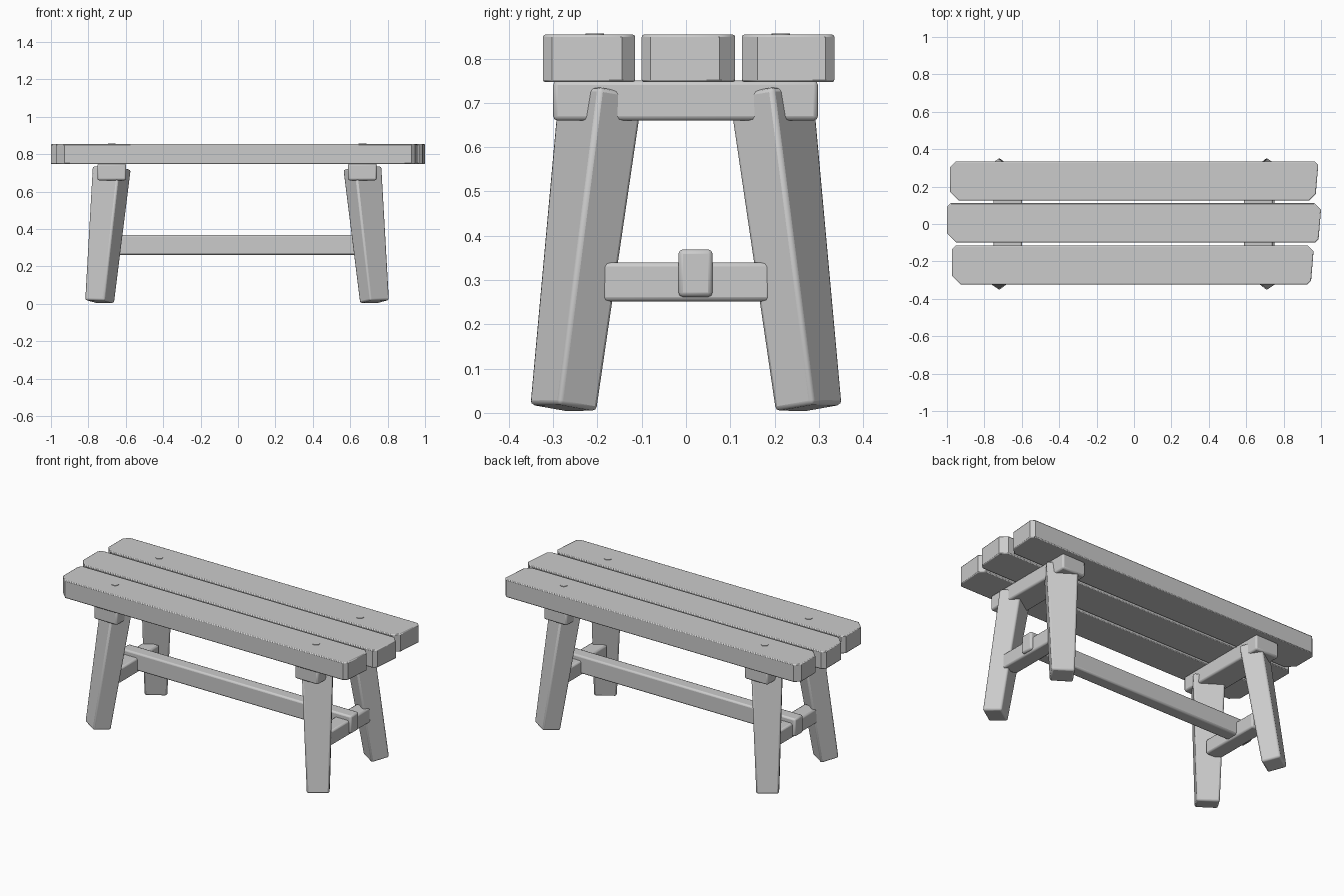
import bpy, bmesh, math
from mathutils import Vector

if "Cube" in bpy.data.objects:
    bpy.data.objects.remove(bpy.data.objects["Cube"])

wood = bpy.data.materials.new("grey_wood")
wood.use_nodes = True
GREY = (0.6, 0.6, 0.6, 1)
wood.diffuse_color = GREY
wood.node_tree.nodes["Principled BSDF"].inputs["Base Color"].default_value = GREY


def loft(name, bottom, top, bevel):
    """Solid between two matching outlines, with softened edges."""
    bm = bmesh.new()
    low = [bm.verts.new(p) for p in bottom]
    high = [bm.verts.new(p) for p in top]
    bm.faces.new(low[::-1])
    bm.faces.new(high)
    n = len(low)
    for i in range(n):
        j = (i + 1) % n
        bm.faces.new((low[i], low[j], high[j], high[i]))
    bmesh.ops.recalc_face_normals(bm, faces=bm.faces)
    mesh = bpy.data.meshes.new(name)
    bm.to_mesh(mesh)
    bm.free()
    mesh.materials.append(wood)
    obj = bpy.data.objects.new(name, mesh)
    bpy.context.collection.objects.link(obj)
    if bevel:
        mod = obj.modifiers.new("soft_edges", "BEVEL")
        mod.width = bevel
        mod.segments = 2
        mod.limit_method = "ANGLE"
        mod.angle_limit = math.radians(50)
    bpy.ops.object.select_all(action="DESELECT")
    obj.select_set(True)
    bpy.context.view_layer.objects.active = obj
    bpy.ops.object.shade_smooth_by_angle(angle=math.radians(30))
    return obj


def prism(name, outline, z0, z1, bevel):
    return loft(name, [(x, y, z0) for x, y in outline],
                [(x, y, z1) for x, y in outline], bevel)


def box(name, x0, x1, y0, y1, z0, z1, bevel=0.01):
    return prism(name, [(x0, y0), (x1, y0), (x1, y1), (x0, y1)], z0, z1, bevel)


def plank(name, x0, x1, y0, y1, cuts):
    """Seat board with a trimmed corner at each end; right end slightly skewed."""
    a, b, c, d = cuts
    s = 0.013
    outline = [(x0 + a, y0), (x1 - s - b, y0), (x1 - s, y0 + b), (x1, y1 - c),
               (x1 - c, y1), (x0 + d, y1), (x0, y1 - d), (x0, y0 + a)]
    prism(name, outline, 0.747, 0.854, 0.005)


# Seat boards
plank("seat_board_front", -0.973, 0.96, -0.323, -0.115, (0.045, 0.02, 0.03, 0.02))
plank("seat_board_middle", -1, 1, -0.1, 0.111, (0.05, 0.02, 0.035, 0.02))
plank("seat_board_back", -0.983, 0.985, 0.126, 0.335, (0.045, 0.035, 0.02, 0.03))


def leg(name, sx, sy):
    """Tapered leg, splayed and turned so its wide face points outward."""
    foot = Vector((0.735, -0.277, 0.011))
    head = Vector((0.67, -0.192, 0.726))
    axis = (head - foot).normalized()
    wide = Vector((0.83, 0.55, 0))
    wide = (wide - axis * wide.dot(axis)).normalized()
    deep = axis.cross(wide)

    def ring(c, w, d):
        pts = [c + wide * w * i + deep * d * j
               for i, j in ((-1, -1), (1, -1), (1, 1), (-1, 1))]
        return [(p.x * sx - 0.005, -p.y * sy, p.z) for p in pts]

    loft(name, ring(foot, 0.062, 0.053), ring(head, 0.086, 0.061), 0.01)


# Legs, crosswise rails and pegs, repeated at both ends
for end, sx in (("left", 1), ("right", -1)):
    for side, sy in (("front", -1), ("back", 1)):
        leg(f"{side}_{end}_leg", sx, sy)
        cx, cy = sx * 0.67 - 0.005, sy * 0.21 + 0.004
        circle = [(cx + 0.021 * math.cos(k * math.tau / 16),
                   cy + 0.021 * math.sin(k * math.tau / 16)) for k in range(16)]
        prism(f"{side}_{end}_peg", circle, 0.8, 0.857, 0)
    x = sx * 0.67 - 0.005
    box(f"{end}_seat_support", x - 0.077, x + 0.077, -0.3, 0.298, 0.66, 0.75)
    x = sx * 0.705
    box(f"{end}_cross_rail", x - 0.046, x + 0.046, -0.192, 0.192, 0.252, 0.34)

# Long rail through the cross rails
box("long_rail", -0.77, 0.765, -0.017, 0.06, 0.262, 0.369)
